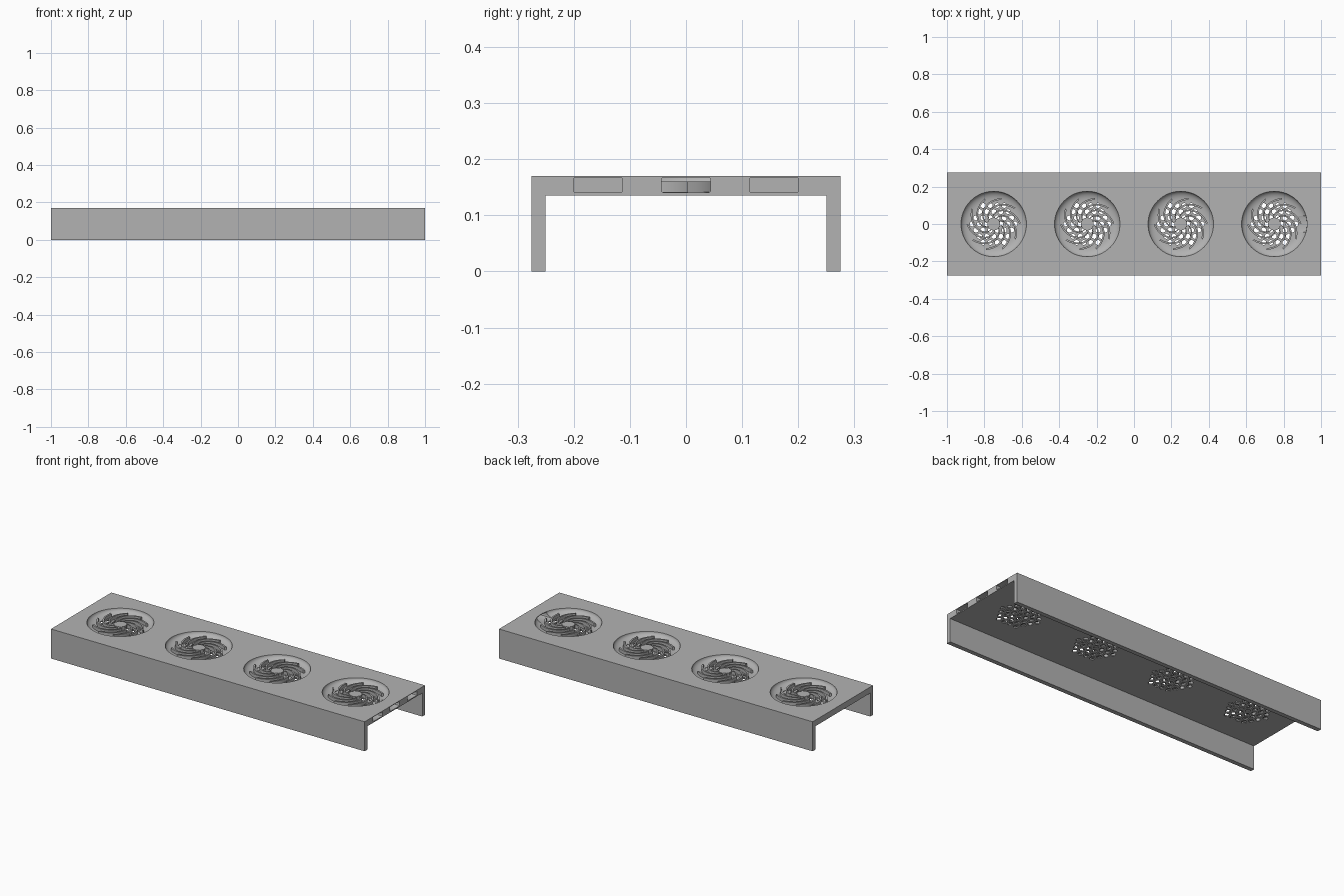
import bpy, bmesh, math
from math import sin, cos, pi, radians
from mathutils import Matrix

cube = bpy.data.objects.get("Cube")
if cube:
    bpy.data.objects.remove(cube, do_unlink=True)

grey = bpy.data.materials.new("plain grey")
grey.use_nodes = True
COLOUR = (0.45, 0.45, 0.45, 1)
grey.diffuse_color = COLOUR
grey.node_tree.nodes["Principled BSDF"].inputs["Base Color"].default_value = COLOUR

TOP, UNDER, FLOOR = 0.17, 0.135, 0.141
CENTRES = (-0.75, -0.25, 0.25, 0.75)


def finish(name, bm):
    bmesh.ops.recalc_face_normals(bm, faces=bm.faces)
    mesh = bpy.data.meshes.new(name)
    bm.to_mesh(mesh)
    bm.free()
    mesh.materials.append(grey)
    obj = bpy.data.objects.new(name, mesh)
    bpy.context.collection.objects.link(obj)
    return obj


def prism(bm, outline, z0, z1):
    """Upright prism over a plan outline."""
    face = bm.faces.new([bm.verts.new((x, y, z0)) for x, y in outline])
    new = bmesh.ops.extrude_face_region(bm, geom=[face])["geom"]
    bmesh.ops.translate(bm, vec=(0, 0, z1 - z0),
                        verts=[v for v in new if isinstance(v, bmesh.types.BMVert)])


def circle(cx, cy, r, n):
    return [(cx + r * cos(2 * pi * i / n + pi / 2), cy + r * sin(2 * pi * i / n + pi / 2))
            for i in range(n)]


def cut(target, cutter):
    cutter.hide_render = True
    mod = target.modifiers.new("cut", "BOOLEAN")
    mod.solver = "EXACT"
    mod.object = cutter
    bpy.ops.object.select_all(action="DESELECT")
    bpy.context.view_layer.objects.active = target
    target.select_set(True)
    bpy.ops.object.modifier_apply(modifier=mod.name)
    bpy.data.objects.remove(cutter, do_unlink=True)


# Channel body: a flat deck with two side walls
bm = bmesh.new()
half = [(0.275, 0), (0.275, TOP), (-0.275, TOP), (-0.275, 0)]
inner = [(-0.25, 0), (-0.25, UNDER), (0.25, UNDER), (0.25, 0)]
face = bm.faces.new([bm.verts.new((-1, y, z)) for y, z in half + inner])
new = bmesh.ops.extrude_face_region(bm, geom=[face])["geom"]
bmesh.ops.translate(bm, vec=(2, 0, 0),
                    verts=[v for v in new if isinstance(v, bmesh.types.BMVert)])
body = finish("channel_body", bm)

# Round concave bowls sunk into the deck
bm = bmesh.new()
STEPS, SIDES = 8, 64
arc = [i / STEPS * pi / 2 for i in range(STEPS + 1)]
profile = [(0.175 - 0.05 * (1 - cos(a)), TOP - (TOP - FLOOR) * sin(a)) for a in arc]
profile.insert(0, (0.175, TOP + 0.02))
for cx in CENTRES:
    rings = [[bm.verts.new((cx + x, y, z)) for x, y in circle(0, 0, r, SIDES)]
             for r, z in profile]
    for a, b in zip(rings, rings[1:]):
        for i in range(SIDES):
            j = (i + 1) % SIDES
            bm.faces.new((a[i], a[j], b[j], b[i]))
    bm.faces.new(rings[0])
    bm.faces.new(rings[-1])
cut(body, finish("bowl_cutter", bm))

# Slots in the left end; the middle one opens into the last bowl
bm = bmesh.new()
for y, x0 in ((-0.157, 0.9), (0, 0.88), (0.157, 0.9)):
    size = Matrix.Diagonal((1.02 - x0, 0.087, 0.026, 1))
    bmesh.ops.create_cube(bm, size=1,
                          matrix=Matrix.Translation(((x0 + 1.02) / 2, y, 0.154)) @ size)
along = [e for e in bm.edges if abs(e.verts[0].co.x - e.verts[1].co.x) > 0.01]
bmesh.ops.bevel(bm, geom=along, offset=0.003, segments=2, affect="EDGES", profile=0.5)
cut(body, finish("slot_cutter", bm))

# Honeycomb of drain holes through every bowl floor
bm = bmesh.new()
PITCH = 0.038
for cx in CENTRES:
    for q in range(-3, 4):
        for r in range(-3, 4):
            if abs(q + r) <= 3:
                x, y = PITCH * (q + r / 2), PITCH * r * sin(pi / 3)
                prism(bm, circle(cx + x, y, 0.0145, 6), UNDER - 0.02, 0.15)
cut(body, finish("hole_cutter", bm))

# Swirl of curved ribs and a round hub in each bowl
BLADES, SEGMENTS, WIDTH = 10, 14, 0.010
for n, cx in enumerate(CENTRES):
    bm = bmesh.new()
    for k in range(BLADES):
        left, right = [], []
        for i in range(SEGMENTS + 1):
            t = i / SEGMENTS
            a = radians(73 + 360 * k / BLADES + 100 * (1 - t))
            r = 0.034 + 0.106 * t ** 0.85
            left.append((cx + (r - WIDTH / 2) * cos(a), (r - WIDTH / 2) * sin(a)))
            right.append((cx + (r + WIDTH / 2) * cos(a), (r + WIDTH / 2) * sin(a)))
        prism(bm, left + right[::-1], FLOOR - 0.002, 0.16)
    finish(f"swirl_ribs_{n + 1}", bm)
    bm = bmesh.new()
    prism(bm, circle(cx, 0, 0.034, 32), FLOOR - 0.002, 0.16)
    finish(f"hub_{n + 1}", bm)

# Smooth the curved bowls while keeping crisp edges
bpy.ops.object.select_all(action="DESELECT")
for obj in bpy.context.collection.objects:
    if obj.type == "MESH" and grey.name in obj.data.materials:
        obj.select_set(True)
bpy.context.view_layer.objects.active = body
bpy.ops.object.shade_smooth_by_angle(angle=radians(30))
